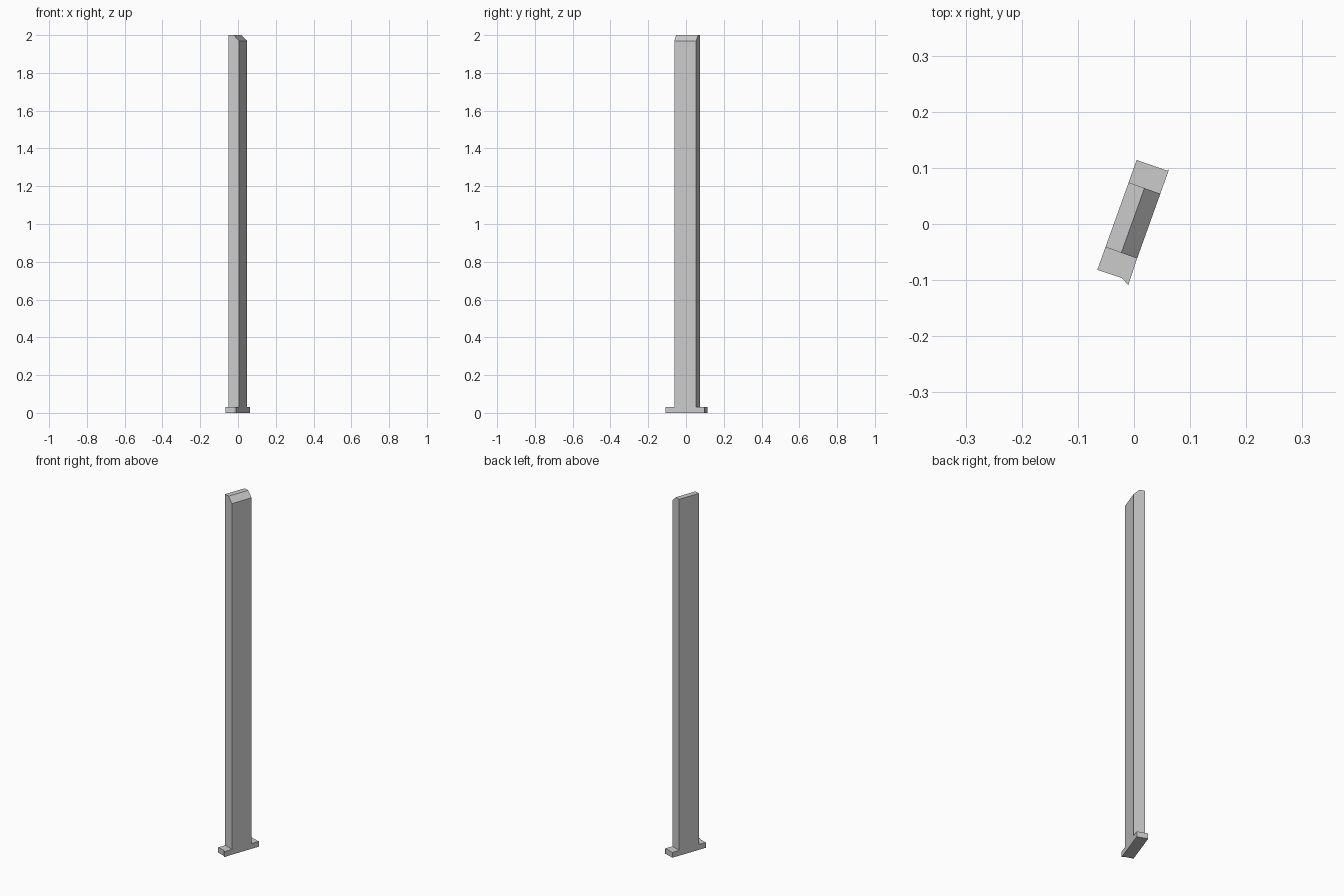
import bpy
import bmesh
from math import radians
from mathutils import Matrix

cube = bpy.data.objects.get("Cube")
if cube:
    bpy.data.objects.remove(cube, do_unlink=True)

grey = bpy.data.materials.new("plain_grey")
grey.use_nodes = True
colour = (0.6, 0.6, 0.6, 1)
grey.diffuse_color = colour
grey.node_tree.nodes["Principled BSDF"].inputs["Base Color"].default_value = colour

LEFT, RIDGE, RIGHT = -0.034, -0.004, 0.026
FRONT, BACK = -0.056, 0.0665
FOOT_HEIGHT, SHOULDER, TOP = 0.03, 1.97, 2.0

# Foot outline: a strip with slightly chipped ends, split under the post
front_edge = [(LEFT, FRONT), (RIDGE, FRONT), (RIGHT, FRONT)]
back_edge = [(LEFT, BACK), (RIDGE, BACK), (RIGHT, BACK)]
front_tip = [(LEFT, -0.099), (0.0126, -0.098), (0.027, -0.106)]
back_tip = [(LEFT, 0.109), (0.0245, 0.1095), (0.026, 0.113)]

bm = bmesh.new()
rows = [[bm.verts.new((x, y, 0)) for x, y in row]
        for row in (front_tip, front_edge, back_edge, back_tip)]
faces = [bm.faces.new(a + b[::-1]) for a, b in zip(rows, rows[1:])]


def raise_faces(source, height):
    """Extrude faces upward and return the new top faces."""
    made = bmesh.ops.extrude_face_region(bm, geom=source, use_keep_orig=height == FOOT_HEIGHT)
    moved = [g for g in made["geom"] if isinstance(g, bmesh.types.BMVert)]
    bmesh.ops.translate(bm, verts=moved, vec=(0, 0, height))
    return [g for g in made["geom"] if isinstance(g, bmesh.types.BMFace)]


# Foot, then the post rising from its middle section
foot_tops = raise_faces(faces, FOOT_HEIGHT)
middle = min(foot_tops, key=lambda f: abs(f.calc_center_median().y))
post_top = raise_faces([middle], TOP - FOOT_HEIGHT)[0]
if middle.is_valid:
    bm.faces.remove(middle)

# Sloped half of the post top
ridge = [v for v in post_top.verts if abs(v.co.x - RIDGE) < 0.001]
bmesh.utils.face_split(post_top, ridge[0], ridge[1])
for v in bm.verts:
    if v.co.z > SHOULDER and v.co.x > RIDGE + 0.01:
        v.co.z = SHOULDER

# Turn the whole post about its upright axis
bmesh.ops.rotate(bm, verts=bm.verts, matrix=Matrix.Rotation(radians(-19.7), 3, "Z"))
bmesh.ops.recalc_face_normals(bm, faces=bm.faces)

mesh = bpy.data.meshes.new("post_with_foot")
bm.to_mesh(mesh)
bm.free()
mesh.materials.append(grey)
post = bpy.data.objects.new("post_with_foot", mesh)
bpy.context.collection.objects.link(post)
